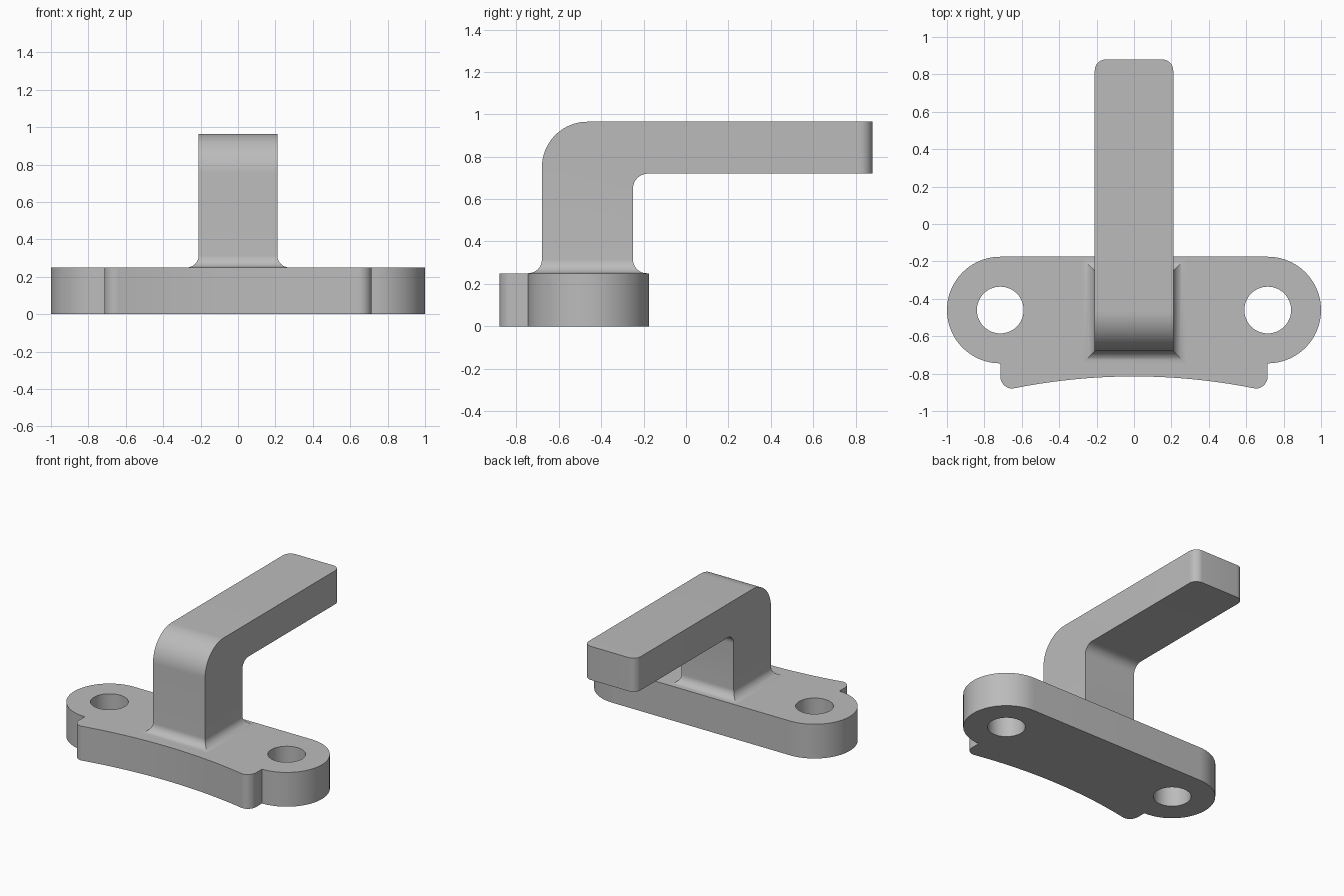
import bpy, bmesh
from math import sin, cos, radians, pi, hypot

cube = bpy.data.objects.get("Cube")
if cube:
    bpy.data.objects.remove(cube, do_unlink=True)

grey = bpy.data.materials.new("plain grey")
grey.use_nodes = True
grey.diffuse_color = (0.5, 0.5, 0.5, 1)
grey.node_tree.nodes["Principled BSDF"].inputs["Base Color"].default_value = (0.5, 0.5, 0.5, 1)


def arc(cx, cy, r, start, end, steps=16):
    """Points along a circular arc, angles in degrees."""
    angles = [radians(start + (end - start) * i / steps) for i in range(steps + 1)]
    return [(cx + r * cos(a), cy + r * sin(a)) for a in angles]


def finish(name, bm):
    bmesh.ops.remove_doubles(bm, verts=bm.verts, dist=0.0002)
    bmesh.ops.recalc_face_normals(bm, faces=bm.faces)
    mesh = bpy.data.meshes.new(name)
    bm.to_mesh(mesh)
    bm.free()
    mesh.materials.append(grey)
    obj = bpy.data.objects.new(name, mesh)
    bpy.context.collection.objects.link(obj)
    bpy.ops.object.select_all(action="DESELECT")
    obj.select_set(True)
    bpy.context.view_layer.objects.active = obj
    bpy.ops.object.shade_smooth_by_angle(angle=radians(30))
    return obj


# Base plate: rounded lugs, front tab with a concave edge, two bolt holes
PLATE_H = 0.25
LUG_X, LUG_Y, LUG_R, HOLE_R = 0.715, -0.46, 0.285, 0.125
TAB_R = 0.065
SAG = 0.063
half = TAB_R + 0.51 + 0.065
edge_r = (half ** 2 + SAG ** 2) / (2 * SAG)
tilt = pi / 2 - radians(5)

right_half = [(half * i / 12, -0.815 - edge_r + (edge_r ** 2 - (half * i / 12) ** 2) ** 0.5)
              for i in range(1, 13)]
right_half += arc(LUG_X - TAB_R, -0.88 + TAB_R, TAB_R, -90, 0, 8)
right_half += arc(LUG_X, LUG_Y, LUG_R, -90, 90, 40)
outline = [(0, -0.815)] + right_half + [(-x, y) for x, y in reversed(right_half)]

curve = bpy.data.curves.new("plate_outline", "CURVE")
curve.dimensions = "2D"
curve.fill_mode = "BOTH"
curve.extrude = PLATE_H / 2
holes = [arc(s * LUG_X, LUG_Y, HOLE_R, 0, 360, 48)[:-1] for s in (-1, 1)]
for points in [outline] + holes:
    spline = curve.splines.new("POLY")
    spline.points.add(len(points) - 1)
    for p, (x, y) in zip(spline.points, points):
        p.co = (x, y, 0, 1)
    spline.use_cyclic_u = True
helper = bpy.data.objects.new("plate_outline", curve)
bpy.context.collection.objects.link(helper)
bpy.context.view_layer.update()
filled = bpy.data.meshes.new_from_object(helper.evaluated_get(bpy.context.evaluated_depsgraph_get()))
bpy.data.objects.remove(helper, do_unlink=True)
bm = bmesh.new()
bm.from_mesh(filled)
bmesh.ops.translate(bm, verts=bm.verts, vec=(0, 0, PLATE_H / 2))
finish("base_plate", bm)

# Bent arm: side profile swept across the width
W, FRONT, BACK, END = 0.21, -0.68, -0.25, 0.88
TOP, UNDER, FOOT_R = 0.965, 0.72, 0.065
foot_z = PLATE_H + FOOT_R
profile = [(FRONT, foot_z)]
profile += arc(FRONT + 0.215, TOP - 0.215, 0.215, 180, 90, 20)
profile += [(END, TOP), (END, UNDER)]
profile += arc(BACK + 0.07, UNDER - 0.07, 0.07, 90, 180, 12)
profile += [(BACK, foot_z)]

bm = bmesh.new()
side = bm.faces.new([bm.verts.new((-W, y, z)) for y, z in profile])
swept = bmesh.ops.extrude_face_region(bm, geom=[side])["geom"]
bmesh.ops.translate(bm, verts=[v for v in swept if isinstance(v, bmesh.types.BMVert)], vec=(2 * W, 0, 0))
bm.normal_update()
tip_edges = [e for e in bm.edges if all(abs(v.co.y - END) < 0.001 for v in e.verts)
             and abs(e.verts[0].co.x - e.verts[1].co.x) < 0.001]
bmesh.ops.bevel(bm, geom=tip_edges, offset=0.06, segments=10, profile=0.5, affect="EDGES")
bottom = [f for f in bm.faces if all(abs(v.co.z - foot_z) < 0.001 for v in f.verts)]
bmesh.ops.delete(bm, geom=bottom, context="FACES_ONLY")

# Mitred fillet where the arm meets the plate
rings = []
for out, drop in arc(FOOT_R, foot_z, FOOT_R, 180, 270, 10):
    x, y0, y1 = W + out, FRONT - out, BACK + out
    rings.append([bm.verts.new(c + (drop,)) for c in ((-x, y0), (x, y0), (x, y1), (-x, y1))])
for upper, lower in zip(rings, rings[1:]):
    for i in range(4):
        j = (i + 1) % 4
        bm.faces.new((upper[i], upper[j], lower[j], lower[i]))
finish("arm", bm)
